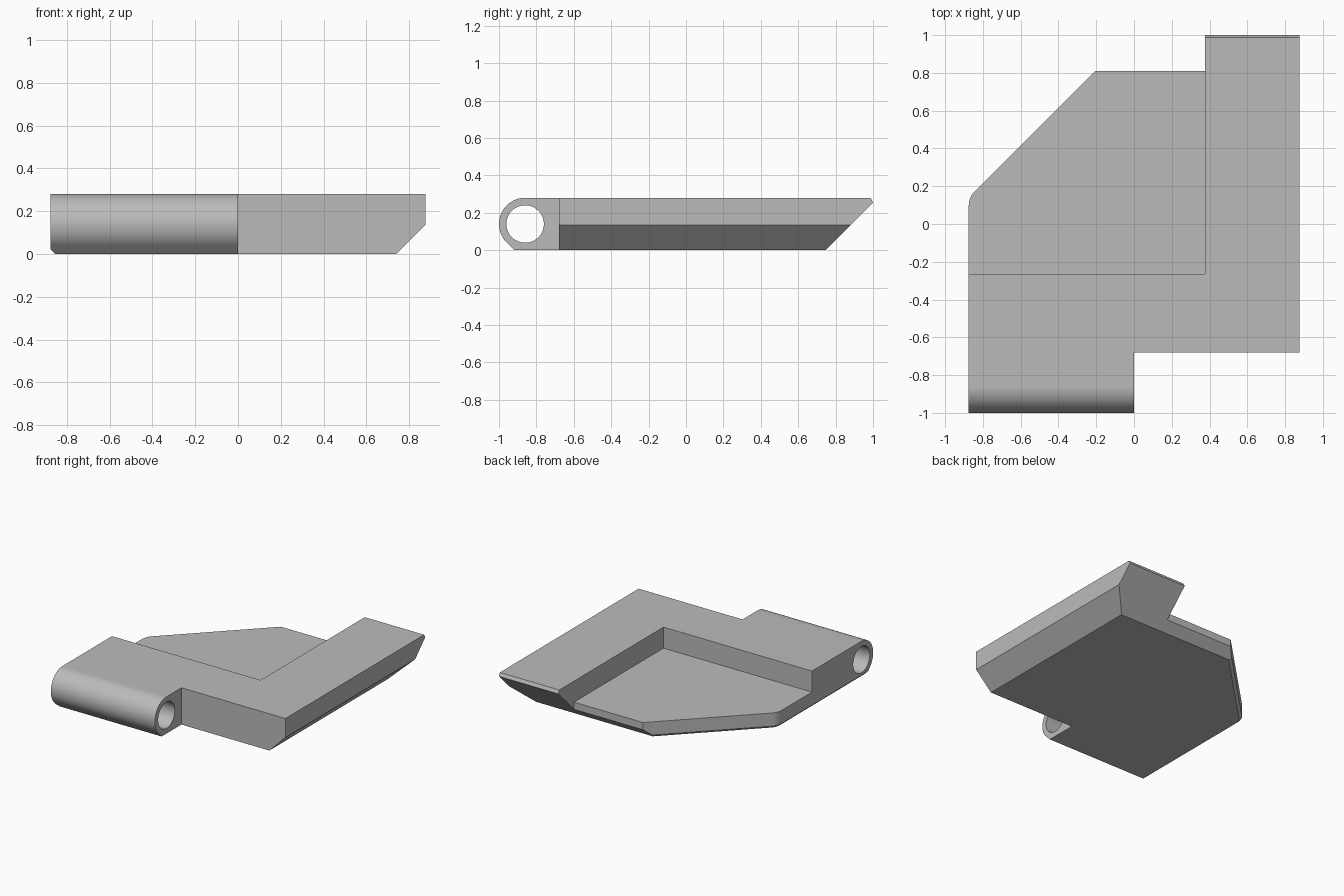
import bpy, bmesh
from math import radians, cos, sin
from mathutils import Vector

cube = bpy.data.objects.get("Cube")
if cube:
    bpy.data.objects.remove(cube, do_unlink=True)


def arc(cx, cy, r, start, end, steps):
    """Points along a circular arc, angles in degrees."""
    angles = [radians(start + (end - start) * i / steps) for i in range(steps + 1)]
    return [(cx + r * cos(a), cy + r * sin(a)) for a in angles]


def prism(name, points, axis, low, high, bevels=()):
    """Extrude a 2D outline along x or z; bevel bottom edges chosen by a rule."""
    place = (lambda p: (low, p[0], p[1])) if axis == "x" else (lambda p: (p[0], p[1], low))
    push = Vector((high - low, 0, 0)) if axis == "x" else Vector((0, 0, high - low))
    bm = bmesh.new()
    base = bm.faces.new([bm.verts.new(place(p)) for p in points])
    top = bmesh.ops.extrude_face_region(bm, geom=[base], use_keep_orig=True)["geom"]
    bmesh.ops.translate(bm, vec=push, verts=[v for v in top if isinstance(v, bmesh.types.BMVert)])
    bmesh.ops.recalc_face_normals(bm, faces=bm.faces)
    for rule, size in bevels:
        edges = [e for e in bm.edges if all(abs(v.co.z - low) < 1e-5 for v in e.verts)
                 and any(abs(f.normal.z) < 0.1 and rule(f) for f in e.link_faces)]
        bmesh.ops.bevel(bm, geom=edges, offset=size, segments=1, affect="EDGES")
    mesh = bpy.data.meshes.new(name)
    bm.to_mesh(mesh)
    bm.free()
    obj = bpy.data.objects.new(name, mesh)
    bpy.context.collection.objects.link(obj)
    return obj


def combine(target, tool, operation):
    """Apply a boolean and discard the tool."""
    tool.hide_render = True
    bpy.context.view_layer.objects.active = target
    mod = target.modifiers.new(operation, "BOOLEAN")
    mod.operation, mod.solver, mod.object = operation, "EXACT", tool
    bpy.ops.object.modifier_apply(modifier=mod.name)
    bpy.data.objects.remove(tool, do_unlink=True)


WIDE, TOP, PAD = 0.875, 0.28, 0.12
STEP_X, STEP_Y = 0.375, -0.265
HINGE_Y, HINGE_Z = -0.86, 0.14

# Side profile: hinge barrel, flat top, undercut rear nose
side = arc(HINGE_Y, HINGE_Z, 0.14, 90, 225, 36)
side += [(-0.818, -0.1), (0.645, -0.1), (1, 0.255), (0.988, TOP)]
body = prism("hinged_plate", side, "x", -1.2, 1.2)

# Plan outline with chamfered lower left and right edges
plan = [(-WIDE, -1.2), (0, -1.2), (0, -0.68), (WIDE, -0.68), (WIDE, 1.2),
        (STEP_X, 1.2), (STEP_X, 0.81), (-0.206, 0.81)]
plan += reversed(arc(-0.768, 0.097, 0.107, 180, 135, 8))
outline = prism("plan_cutter", plan, "z", 0, 0.5, [
    (lambda f: f.normal.x > 0.9 and f.calc_center_median().x > 0.8, 0.135),
    (lambda f: f.normal.x < -0.5 and f.calc_center_median().x < 0, 0.02)])
combine(body, outline, "INTERSECT")

# Sunken pad behind the L-shaped rim
recess = [(-1.2, STEP_Y), (STEP_X, STEP_Y), (STEP_X, 1.3), (-1.2, 1.3)]
combine(body, prism("recess_cutter", recess, "z", PAD, 0.6), "DIFFERENCE")

# Hinge pin hole
hole = arc(HINGE_Y, HINGE_Z, 0.1, 0, 360, 64)[:-1]
combine(body, prism("hole_cutter", hole, "x", -1.3, 0.2), "DIFFERENCE")

# Material and shading
grey = bpy.data.materials.new("light grey")
grey.use_nodes = True
grey.diffuse_color = (0.5, 0.5, 0.5, 1)
grey.node_tree.nodes["Principled BSDF"].inputs["Base Color"].default_value = grey.diffuse_color
body.data.materials.clear()
body.data.materials.append(grey)
for face in body.data.polygons:
    face.material_index = 0
bpy.ops.object.select_all(action="DESELECT")
body.select_set(True)
bpy.context.view_layer.objects.active = body
bpy.ops.object.shade_smooth_by_angle(angle=radians(20))
